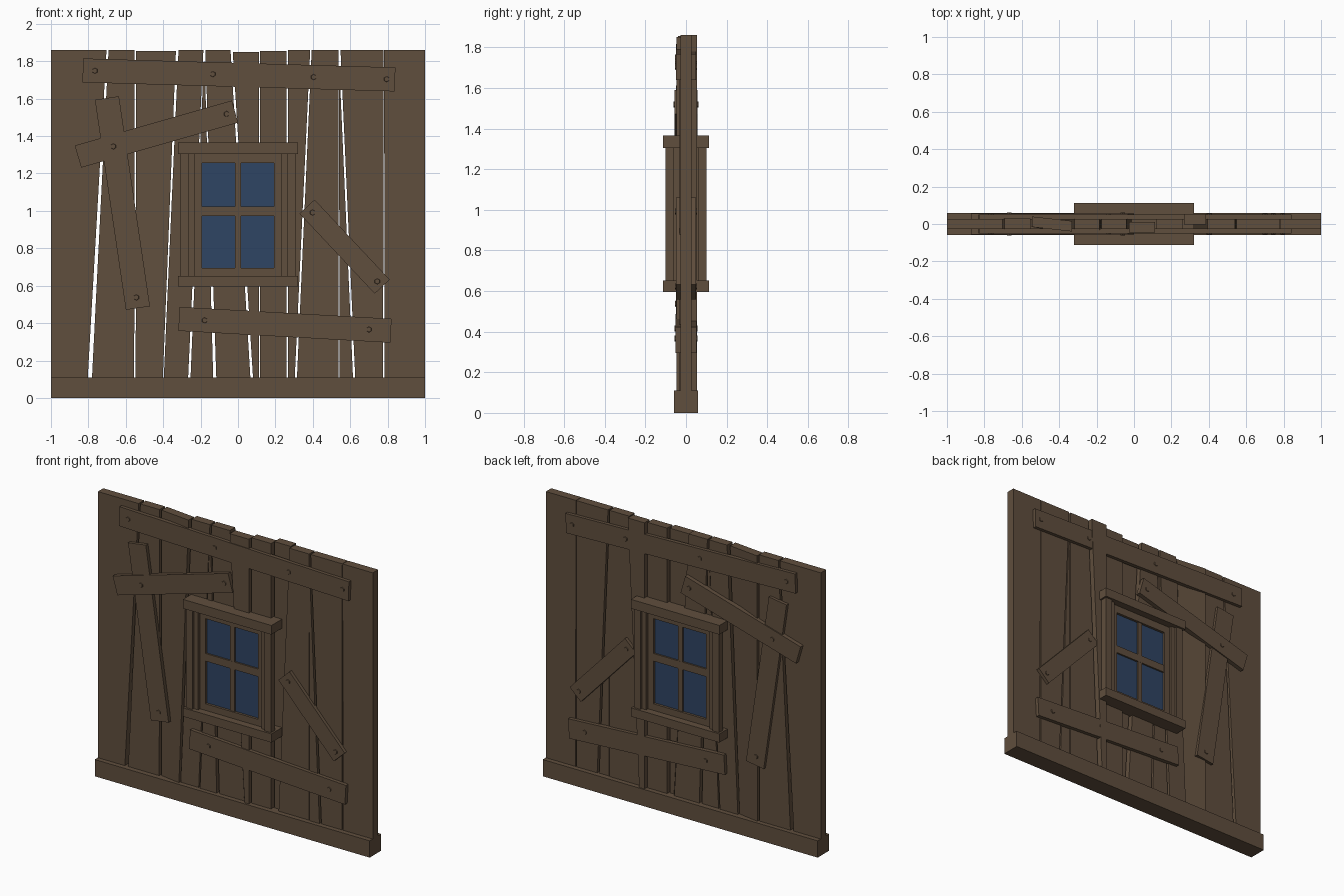
import bpy, bmesh, math
from mathutils import Matrix

if "Cube" in bpy.data.objects:
    bpy.data.objects.remove(bpy.data.objects["Cube"])


def material(name, rgb):
    m = bpy.data.materials.new(name)
    m.diffuse_color = (*rgb, 1)
    m.use_nodes = True
    m.node_tree.nodes["Principled BSDF"].inputs["Base Color"].default_value = m.diffuse_color
    return m


WOOD = material("dark brown wood", (0.117, 0.077, 0.047))
GLASS = material("blue glass", (0.028, 0.058, 0.125))


def finish(name, bm, mat, mirror=False):
    bmesh.ops.recalc_face_normals(bm, faces=bm.faces)
    me = bpy.data.meshes.new(name)
    bm.to_mesh(me)
    bm.free()
    me.materials.append(mat)
    ob = bpy.data.objects.new(name, me)
    bpy.context.collection.objects.link(ob)
    if mirror:  # same part on the back of the wall
        mod = ob.modifiers.new("front_and_back", 'MIRROR')
        mod.use_axis = (False, True, False)
        mod.use_mirror_merge = False
    return ob


def add_box(bm, x0, x1, y0, y1, z0, z1, rot=0):
    m = (Matrix.Translation(((x0 + x1) / 2, (y0 + y1) / 2, (z0 + z1) / 2))
         @ Matrix.Rotation(-rot, 4, 'Y')
         @ Matrix.Diagonal((x1 - x0, y1 - y0, z1 - z0, 1)))
    bmesh.ops.create_cube(bm, size=1, matrix=m)


def box(name, *dims, mat=WOOD, mirror=False):
    bm = bmesh.new()
    add_box(bm, *dims)
    return finish(name, bm, mat, mirror)


# Base beam
box("base_beam", -1, 1, -0.06, 0.06, 0, 0.11)

# Wall planks: left/right at bottom, left/right at top, y left, y right, height
planks = [
    (-1.0, -0.805, -1.0, -0.703, 0, 0, 1.86),
    (-0.782, -0.555, -0.692, -0.553, 0.002, 0.002, 1.86),
    (-0.547, -0.403, -0.545, -0.332, 0.012, -0.012, 1.855),
    (-0.398, -0.268, -0.318, -0.185, 0, 0, 1.86),
    (-0.255, -0.132, -0.183, -0.178, -0.004, -0.004, 1.80),
    (-0.115, 0.068, -0.175, -0.040, 0, 0, 1.86),
    (0.082, 0.111, -0.028, 0.111, -0.018, -0.018, 1.85),
    (0.118, 0.260, 0.118, 0.260, 0, 0, 1.855),
    (0.266, 0.302, 0.266, 0.386, 0.025, 0.025, 1.86),
    (0.314, 0.537, 0.394, 0.537, 0, 0, 1.86),
    (0.543, 0.616, 0.540, 0.543, -0.004, -0.004, 1.75),
    (0.628, 0.776, 0.548, 0.778, 0, 0, 1.86),
    (0.784, 1.0, 0.781, 1.0, 0, 0, 1.86),
]
T = 0.028
for i, (bl, br, tl, tr, yl, yr, top) in enumerate(planks):
    bm = bmesh.new()
    rings = []
    for z, l, r in ((0.08, bl, br), (top, tl, tr)):
        rings.append([bm.verts.new(p) for p in (
            (l, yl - T, z), (r, yr - T, z), (r, yr + T, z), (l, yl + T, z))])
    bm.faces.new(rings[0])
    bm.faces.new(rings[1])
    for k in range(4):
        n = (k + 1) % 4
        bm.faces.new((rings[0][k], rings[0][n], rings[1][n], rings[1][k]))
    finish(f"wall_plank_{i + 1}", bm, WOOD)

# Nailed boards: centre x, z, length, width, angle, front depth, bolt offsets
boards = [
    ("top_board", 0.005, 1.727, 1.67, 0.128, -1.65, 0.050, (-0.77, -0.14, 0.40, 0.79)),
    ("upper_diagonal_board", -0.436, 1.411, 0.873, 0.123, 16, 0.056, (-0.24, 0.39)),
    ("left_steep_board", -0.618, 1.042, 1.135, 0.13, -81.6, 0.049, (0.51,)),
    ("right_diagonal_board", 0.57, 0.809, 0.587, 0.11, -46.8, 0.050, (-0.25, 0.255)),
    ("lower_board", 0.251, 0.391, 1.135, 0.128, -3.2, 0.052, (-0.43, 0.45)),
]
for name, cx, cz, length, width, deg, d, bolts in boards:
    a = math.radians(deg)
    bm = bmesh.new()
    add_box(bm, cx - length / 2, cx + length / 2, -d, -0.024,
            cz - width / 2, cz + width / 2, a)
    finish(name, bm, WOOD, True)
    bm = bmesh.new()
    for s in bolts:
        m = (Matrix.Translation((cx + s * math.cos(a), -d, cz + s * math.sin(a)))
             @ Matrix.Rotation(math.pi / 2, 4, 'X'))
        bmesh.ops.create_cone(bm, cap_ends=True, segments=6, radius1=0.017,
                              radius2=0.014, depth=0.01, matrix=m)
    finish(name + "_bolts", bm, WOOD, True)

# Window sill and lintel
box("window_sill", -0.322, 0.322, -0.113, 0.113, 0.595, 0.652)
box("window_lintel", -0.322, 0.322, -0.113, 0.113, 1.305, 1.365)

# Stepped side posts, from the outside in
for s, side in ((-1, "left"), (1, "right")):
    for name, a, b, y0, y1 in (("outer_post", 0.262, 0.31, 0.058, 0.1),
                               ("inner_post", 0.23, 0.265, 0.02, 0.085),
                               ("sash_post", 0.192, 0.232, 0.02, 0.066)):
        x0, x1 = sorted((s * a, s * b))
        box(f"{side}_{name}", x0, x1, -y1, -y0, 0.65, 1.307, mirror=True)

# Sash rails and crossbars
for name, x0, x1, z0, z1, d in (("sash_top_rail", -0.195, 0.195, 1.255, 1.307, 0.066),
                                ("sash_bottom_rail", -0.195, 0.195, 0.65, 0.695, 0.066),
                                ("upright_bar", -0.016, 0.016, 0.69, 1.26, 0.06),
                                ("cross_bar", -0.195, 0.195, 0.973, 1.023, 0.061)):
    box(name, x0, x1, -d, -0.04, z0, z1, mirror=True)

# Glass
box("window_glass", -0.195, 0.195, -0.05, 0.05, 0.69, 1.26, mat=GLASS)
